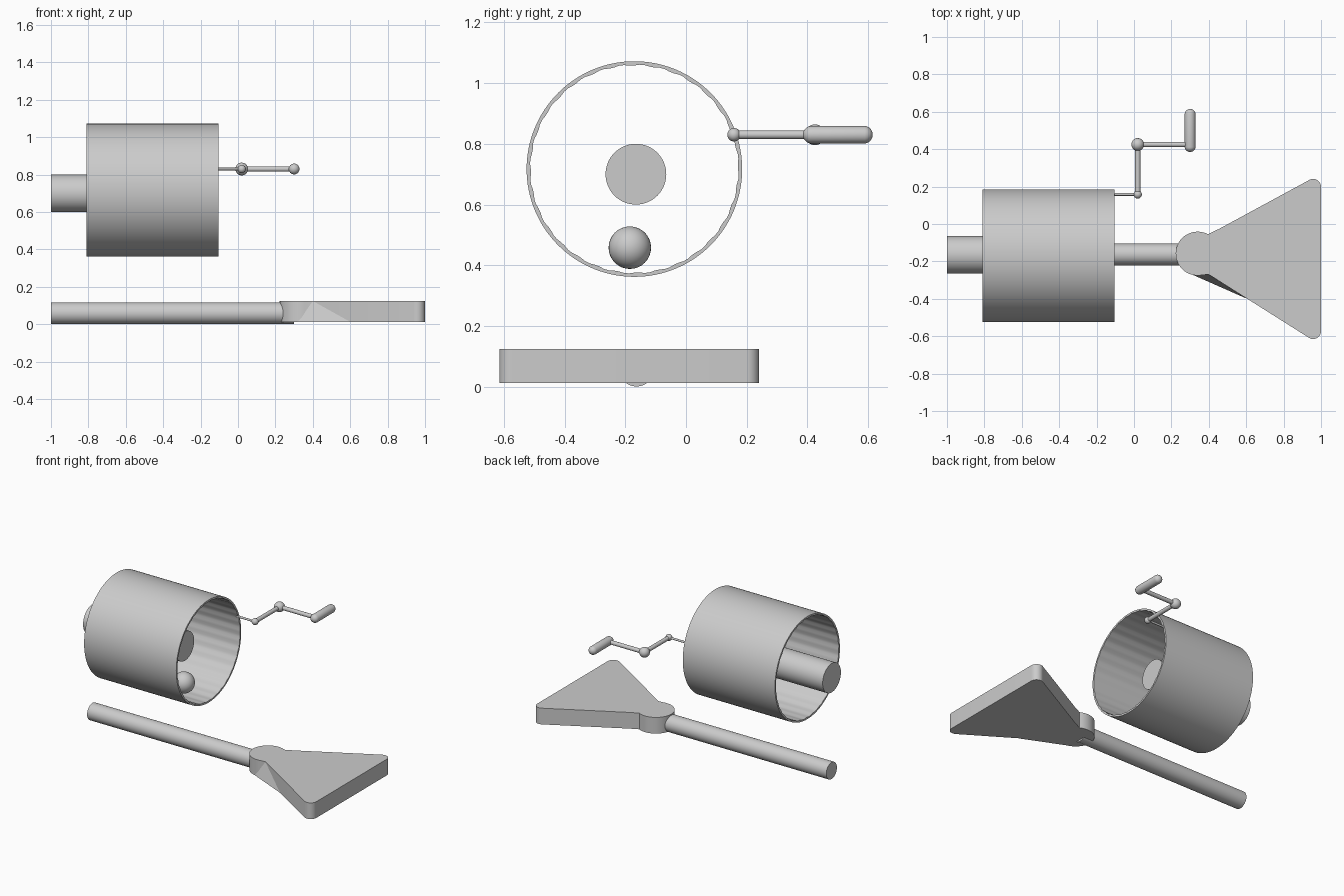
import bpy, bmesh
from math import sin, cos, pi, radians
from mathutils import Vector

if "Cube" in bpy.data.objects:
    bpy.data.objects.remove(bpy.data.objects["Cube"])


def finish(name, bm, smooth=True):
    bmesh.ops.recalc_face_normals(bm, faces=bm.faces)
    me = bpy.data.meshes.new(name)
    bm.to_mesh(me)
    bm.free()
    ob = bpy.data.objects.new(name, me)
    bpy.context.collection.objects.link(ob)
    if smooth:
        bpy.ops.object.select_all(action='DESELECT')
        ob.select_set(True)
        bpy.context.view_layer.objects.active = ob
        bpy.ops.object.shade_smooth_by_angle(angle=radians(30))
    return ob


def rod(name, a, b, r, seg=32):
    a, b = Vector(a), Vector(b)
    d = b - a
    bm = bmesh.new()
    bmesh.ops.create_cone(bm, cap_ends=True, segments=seg, radius1=r, radius2=r, depth=d.length)
    bm.transform(d.to_track_quat('Z', 'Y').to_matrix().to_4x4())
    bmesh.ops.translate(bm, verts=bm.verts, vec=(a + b) / 2)
    return finish(name, bm)


def ball(name, c, r):
    bm = bmesh.new()
    bmesh.ops.create_uvsphere(bm, u_segments=32, v_segments=16, radius=r)
    bmesh.ops.translate(bm, verts=bm.verts, vec=c)
    return finish(name, bm)


def capsule(name, c, y0, y1, r):
    # a sphere split at its equator, with the halves pulled apart along y
    bm = bmesh.new()
    bmesh.ops.create_uvsphere(bm, u_segments=32, v_segments=17, radius=r)
    for v in bm.verts:
        x, y, z = v.co
        end = y1 - r if z > 0 else y0 + r
        v.co = (c[0] + x, end + z, c[1] + y)
    return finish(name, bm)


def prism(name, pts, z0, z1):
    bm = bmesh.new()
    f = bm.faces.new([bm.verts.new((x, y, z0)) for x, y in pts])
    ext = bmesh.ops.extrude_face_region(bm, geom=[f], use_keep_orig=True)
    bmesh.ops.translate(bm, vec=(0, 0, z1 - z0),
                        verts=[g for g in ext['geom'] if isinstance(g, bmesh.types.BMVert)])
    return finish(name, bm)


def arc(cx, cy, r, a0, a1, n):
    return [(cx + r * cos(radians(a0 + (a1 - a0) * i / n)),
             cy + r * sin(radians(a0 + (a1 - a0) * i / n))) for i in range(n + 1)]


# open drum with a finely ribbed inner wall
N = 128
bm = bmesh.new()
rings = []
for x, inner in ((-0.81, False), (-0.105, False), (-0.105, True), (-0.81, True)):
    ring = []
    for i in range(N):
        r = 0.355 if not inner else (0.341 if i % 4 < 2 else 0.344)
        a = 2 * pi * i / N
        ring.append(bm.verts.new((x, -0.17 + r * cos(a), 0.717 + r * sin(a))))
    rings.append(ring)
for k in range(4):
    p, q = rings[k], rings[(k + 1) % 4]
    for i in range(N):
        j = (i + 1) % N
        bm.faces.new((p[i], p[j], q[j], q[i]))
finish("drum", bm)

# axle stub and loose ball inside the drum
rod("axle", (-1, -0.165, 0.7), (-0.29, -0.165, 0.7), 0.1, 64)
ball("drum_ball", (-0.285, -0.185, 0.458), 0.07)

# crank
Z = 0.83
p0, p1, p2, p3 = (-0.12, 0.158, Z), (0.02, 0.158, Z), (0.02, 0.425, Z), (0.30, 0.425, Z)
rod("crank_pin", p0, p1, 0.007)
ball("crank_small_joint", p1, 0.022)
rod("crank_arm", p1, p2, 0.014)
ball("crank_large_joint", p2, 0.034)
rod("crank_outer_arm", p2, p3, 0.014)
capsule("crank_grip", (0.30, Z), 0.385, 0.615, 0.029)

# paddle: handle, round neck and flared blade
rod("paddle_handle", (-1, -0.163, 0.059), (0.30, -0.163, 0.059), 0.058, 64)
outline = (arc(0.34, -0.158, 0.117, 62, 282, 36) + [(0.40, -0.27)]
           + arc(0.958, -0.573, 0.042, -118, 0, 10)
           + arc(0.958, 0.199, 0.042, 0, 118, 10) + [(0.455, -0.026)])
prism("paddle_blade", outline, 0.013, 0.125)

# sloping gusset under one side of the neck
bm = bmesh.new()
v = [bm.verts.new(p) for p in ((0.31, -0.27, 0.013), (0.60, -0.398, 0.013),
                               (0.41, -0.24, 0.013), (0.40, -0.27, 0.124))]
for tri in ((0, 1, 2), (0, 1, 3), (1, 2, 3), (0, 2, 3)):
    bm.faces.new([v[i] for i in tri])
finish("paddle_gusset", bm, False)
